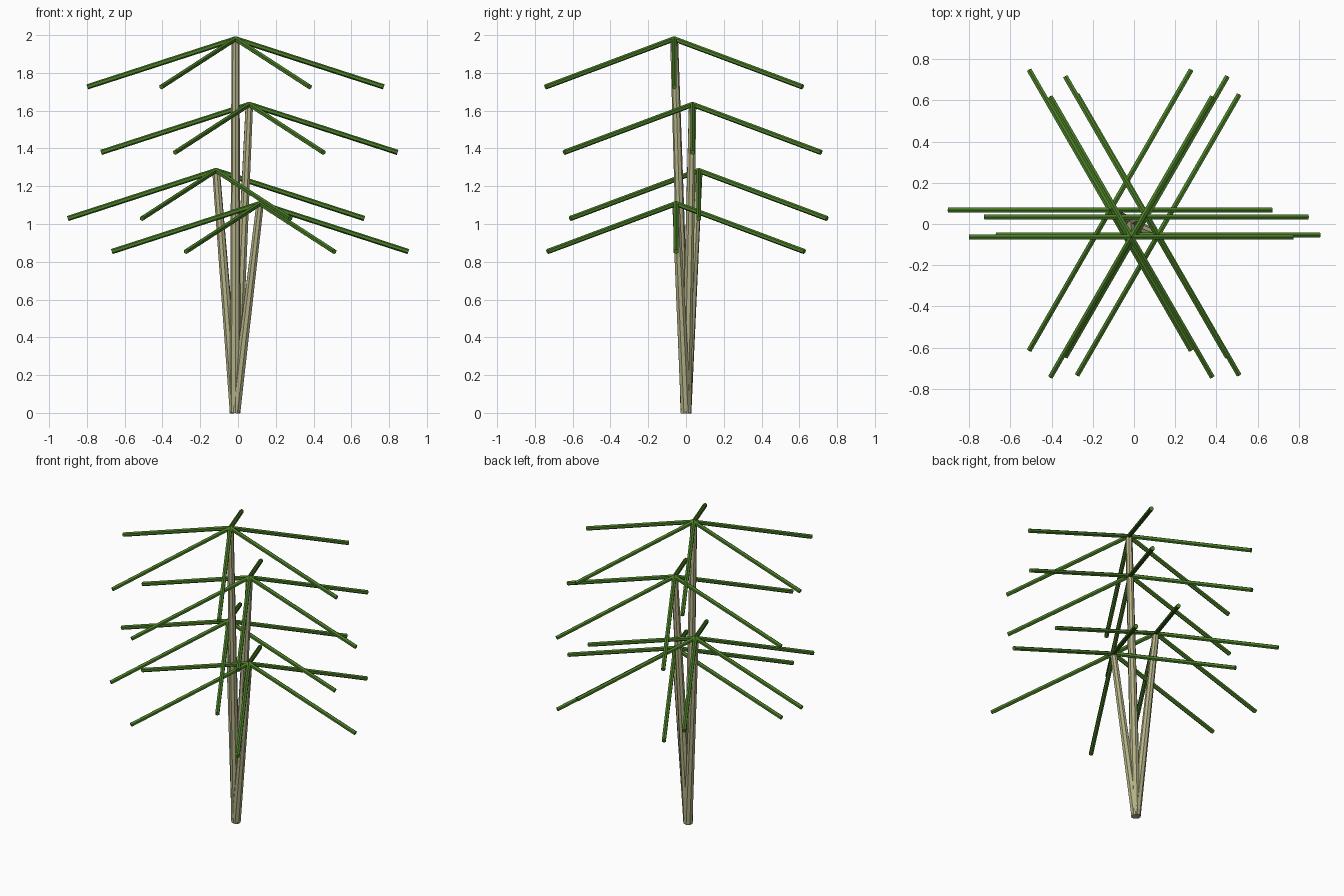
import bpy, bmesh, math
from mathutils import Vector

cube = bpy.data.objects.get("Cube")
if cube:
    bpy.data.objects.remove(cube, do_unlink=True)


def make_material(name, color):
    mat = bpy.data.materials.new(name)
    mat.use_nodes = True
    mat.diffuse_color = color
    mat.node_tree.nodes["Principled BSDF"].inputs["Base Color"].default_value = color
    return mat


def rod(name, start, end, r_start, r_end, sides, mat):
    """Tapered flat-sided rod between two points."""
    axis = end - start
    bm = bmesh.new()
    bmesh.ops.create_cone(bm, cap_ends=True, segments=sides,
                          radius1=r_start, radius2=r_end, depth=axis.length)
    mesh = bpy.data.meshes.new(name)
    bm.to_mesh(mesh)
    bm.free()
    mesh.materials.append(mat)
    obj = bpy.data.objects.new(name, mesh)
    obj.location = (start + end) / 2
    obj.rotation_euler = axis.to_track_quat('Z', 'Y').to_euler()
    bpy.context.collection.objects.link(obj)
    return obj


bark = make_material("pale bark", (0.45, 0.44, 0.24, 1))
green = make_material("leaf green", (0.07, 0.21, 0.02, 1))

# Stems share one foot and fan out to crowns of drooping fronds
foot = Vector((-0.015, 0, 0))
crowns = [(-0.013, -0.063, 1.98), (0.06, 0.035, 1.633),
          (-0.116, 0.067, 1.283), (0.117, -0.053, 1.108)]
REACH, DROP, FRONDS = 0.785, 0.254, 6

for i, crown in enumerate(crowns, 1):
    top = Vector(crown)
    rod(f"stem_{i}", foot, top, 0.029, 0.021, 8, bark)
    for k in range(FRONDS):
        a = math.tau * k / FRONDS
        tip = top + Vector((REACH * math.cos(a), REACH * math.sin(a), -DROP))
        rod(f"frond_{i}_{k + 1}", top, tip, 0.014, 0.014, 6, green)
